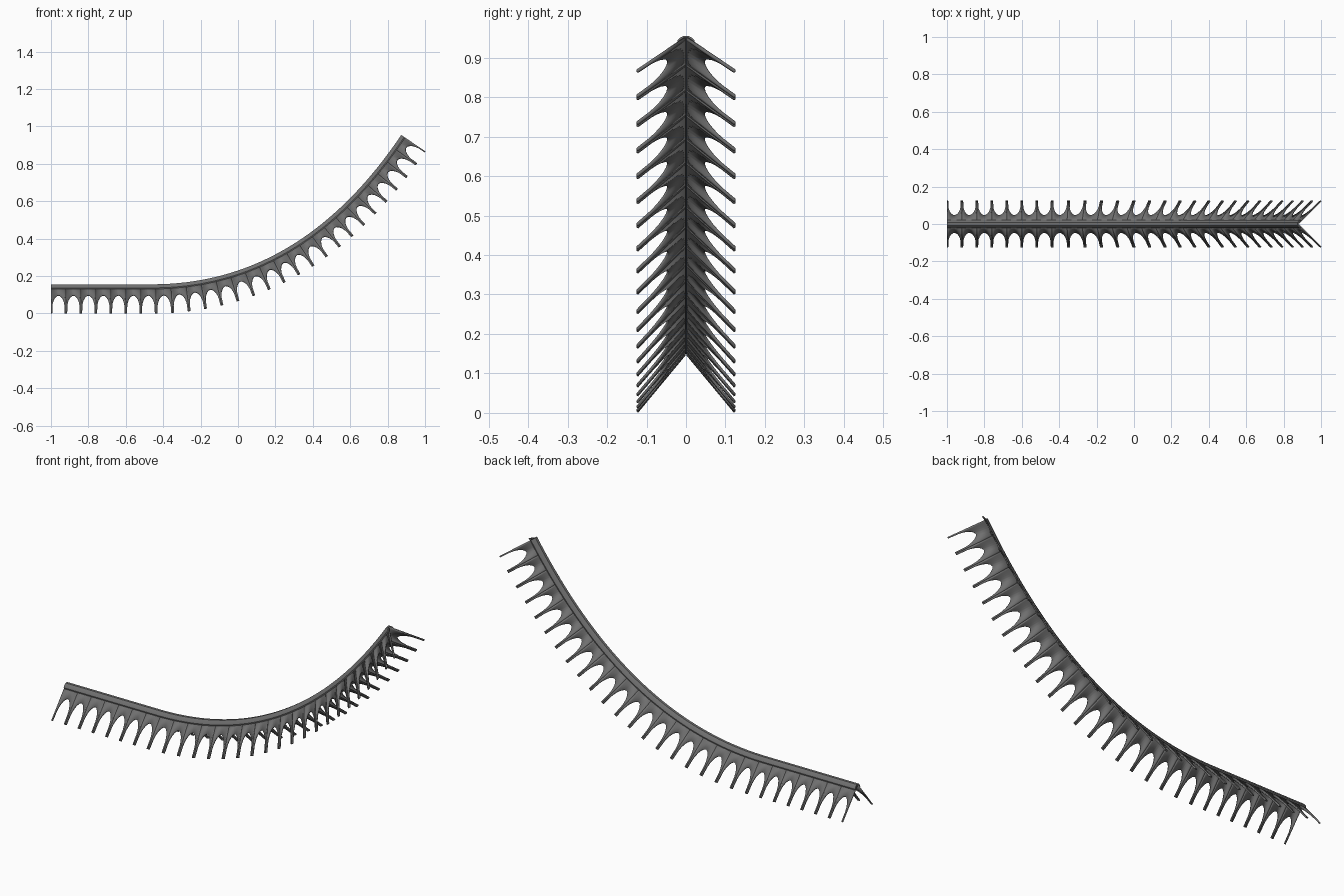
import bpy
import bmesh
from mathutils import Vector

cube = bpy.data.objects.get("Cube")
if cube:
    bpy.data.objects.remove(cube)

MODULES = 27
RIDGE_Z = 0.157

grey = bpy.data.materials.new("dark grey")
grey.use_nodes = True
color = (0.16, 0.16, 0.16, 1)
grey.diffuse_color = color
grey.node_tree.nodes["Principled BSDF"].inputs["Base Color"].default_value = color

# Ridge path: a straight run followed by an upward curve
start, bend, end = Vector((-0.46, 0, RIDGE_Z)), Vector((0.335, 0, RIDGE_Z)), Vector((0.872, 0, 0.955))
path = [Vector((-1, 0, RIDGE_Z))]
for i in range(201):
    t = i / 200
    path.append(start * (1 - t) ** 2 + bend * 2 * t * (1 - t) + end * t * t)
lengths = [0]
for a, b in zip(path, path[1:]):
    lengths.append(lengths[-1] + (b - a).length)


def point_at(s):
    s = min(max(s, 0), lengths[-1])
    i = next(k for k in range(1, len(lengths)) if lengths[k] >= s - 1e-9)
    f = (s - lengths[i - 1]) / (lengths[i] - lengths[i - 1])
    return path[i - 1].lerp(path[i], f)


def place(fraction, y, z):
    """Bend a point of the straight strip onto the path."""
    s = fraction * lengths[-1]
    tangent = (point_at(s + 0.01) - point_at(s - 0.01)).normalized()
    up = Vector((-tangent.z, 0, tangent.x))
    return point_at(s) + up * (z - RIDGE_Z) + Vector((0, y, 0))


def make_object(name, bm):
    mesh = bpy.data.meshes.new(name)
    bm.to_mesh(mesh)
    bm.free()
    obj = bpy.data.objects.new(name, mesh)
    bpy.context.collection.objects.link(obj)
    mesh.materials.append(grey)
    return obj


# Sloping side panels: arched openings between narrow legs
half_arch = [(0, 1), (0.085, 1), (0.095, 0.72), (0.125, 0.62), (0.18, 0.52),
             (0.27, 0.43), (0.38, 0.37), (0.5, 0.345)]
outline = half_arch + [(1 - u, d) for u, d in reversed(half_arch[:-1])]
top_edge, leg_tip = Vector((0.006, 0.149)), Vector((0.126, 0.004))

bm = bmesh.new()
for m in range(MODULES):
    columns = []
    for u, depth in outline:
        low = top_edge.lerp(leg_tip, depth)
        f = (m + u) / MODULES
        columns.append((bm.verts.new(place(f, *top_edge)), bm.verts.new(place(f, *low))))
    for (a, b), (d, c) in zip(columns, columns[1:]):
        bm.faces.new((a, d, c, b))
panels = make_object("arched_side_panels", bm)
solid = panels.modifiers.new("Thickness", "SOLIDIFY")
solid.thickness = 0.006
solid.offset = -1
mirror = panels.modifiers.new("Mirror", "MIRROR")
mirror.use_axis = (False, True, False)
mirror.use_mirror_merge = False

# Rounded cap running along the ridge
half_cap = [(0.006, 0.149), (0.021, 0.131), (0.022, 0.137), (0.016, 0.148), (0.007, 0.156)]
section = half_cap + [(-y, z) for y, z in reversed(half_cap)]
bm = bmesh.new()
rings = [[bm.verts.new(place(i / (2 * MODULES), y, z)) for y, z in section]
         for i in range(2 * MODULES + 1)]
for r0, r1 in zip(rings, rings[1:]):
    for k in range(len(section)):
        n = (k + 1) % len(section)
        bm.faces.new((r0[k], r0[n], r1[n], r1[k]))
bm.faces.new(rings[0])
bm.faces.new(rings[-1])
bmesh.ops.recalc_face_normals(bm, faces=bm.faces)
cap = make_object("ridge_cap", bm)

for obj in (panels, cap):
    bpy.ops.object.select_all(action="DESELECT")
    obj.select_set(True)
    bpy.context.view_layer.objects.active = obj
    bpy.ops.object.shade_smooth_by_angle()
